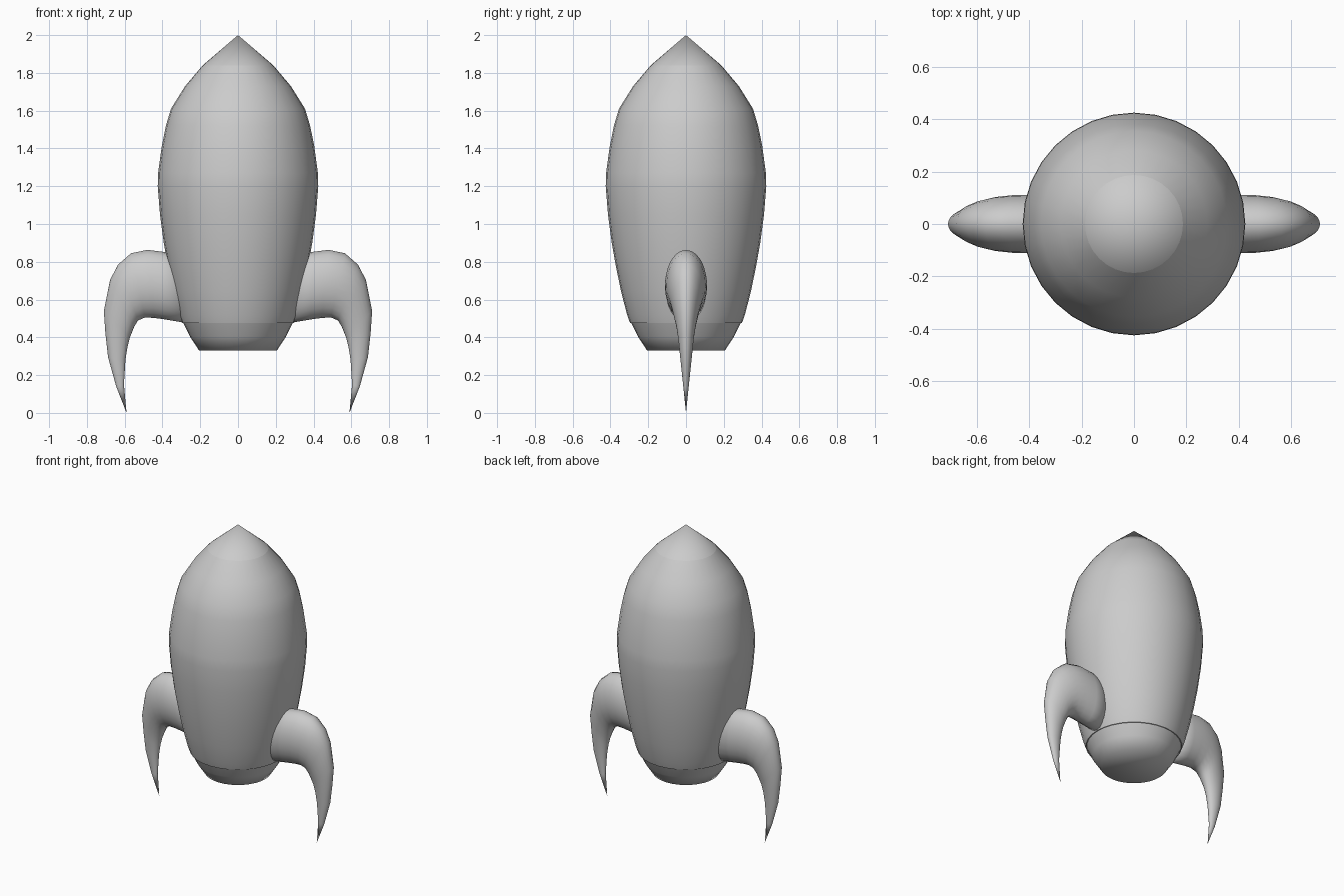
import bpy, bmesh, math

if "Cube" in bpy.data.objects:
    bpy.data.objects.remove(bpy.data.objects["Cube"])


def make_object(name, rings, cap_start=True, cap_end=True):
    """Skin a list of closed rings; a one-point ring becomes a tip."""
    bm = bmesh.new()
    loops = [[bm.verts.new(p) for p in ring] for ring in rings]
    for a, b in zip(loops, loops[1:]):
        n = max(len(a), len(b))
        for i in range(n):
            j = (i + 1) % n
            if len(b) == 1:
                bm.faces.new((a[i], a[j], b[0]))
            else:
                bm.faces.new((a[i], a[j], b[j], b[i]))
    if cap_start:
        bm.faces.new(loops[0][::-1])
    if cap_end and len(loops[-1]) > 1:
        bm.faces.new(loops[-1])
    bmesh.ops.recalc_face_normals(bm, faces=bm.faces)
    for f in bm.faces:
        f.smooth = True
    mesh = bpy.data.meshes.new(name)
    bm.to_mesh(mesh)
    bm.free()
    obj = bpy.data.objects.new(name, mesh)
    bpy.context.collection.objects.link(obj)
    return obj


def lathe(name, profile, sides=32, **caps):
    rings = []
    for r, z in profile:
        if r == 0:
            rings.append([(0, 0, z)])
        else:
            rings.append([(r * math.cos(2 * math.pi * i / sides),
                           r * math.sin(2 * math.pi * i / sides), z)
                          for i in range(sides)])
    return make_object(name, rings, **caps)


def fin(name, side):
    # outer edge (x, z), inner edge (x, z), half thickness
    sections = [
        (.27, .835, .27, .475, .108), (.40, .853, .386, .495, .112),
        (.48, .863, .445, .503, .110), (.566, .845, .492, .505, .103),
        (.635, .785, .529, .490, .090), (.677, .705, .550, .455, .075),
        (.71, .54, .572, .400, .052), (.702, .42, .585, .350, .040),
        (.688, .295, .596, .280, .030), (.645, .14, .604, .150, .015),
    ]
    rings = []
    for xo, zo, xi, zi, w in sections:
        ring = []
        for i in range(24):
            a = 2 * math.pi * i / 24
            t = (1 + math.cos(a)) / 2
            ring.append((side * (xi + (xo - xi) * t), w * math.sin(a),
                         zi + (zo - zi) * t))
        rings.append(ring)
    rings.append([(side * .59, 0, .0)])
    return make_object(name, rings)


# Egg-shaped hull with a small inward lip at the bottom
lathe("hull", [(.275, .475), (.296, .475), (.312, .52), (.343, .64),
               (.37, .77), (.393, .9), (.413, 1.05), (.425, 1.2),
               (.423, 1.27), (.404, 1.41), (.382, 1.52), (.355, 1.61),
               (.28, 1.73), (.187, 1.84)], cap_start=False, cap_end=False)

# Pointed nose cone
lathe("nose_cone", [(.187, 1.84), (0, 2.0)], cap_start=False)

# Exhaust nozzle under the hull
lathe("nozzle", [(.206, .33), (.255, .405), (.29, .475)], cap_end=False)

# Curved side fins
for label, s in (("right_fin", 1), ("left_fin", -1)):
    fin(label, s)

# Keep the hull lip crisp
hull = bpy.data.objects["hull"]
bpy.context.view_layer.objects.active = hull
hull.select_set(True)
bpy.ops.object.shade_smooth_by_angle(angle=math.radians(40))
